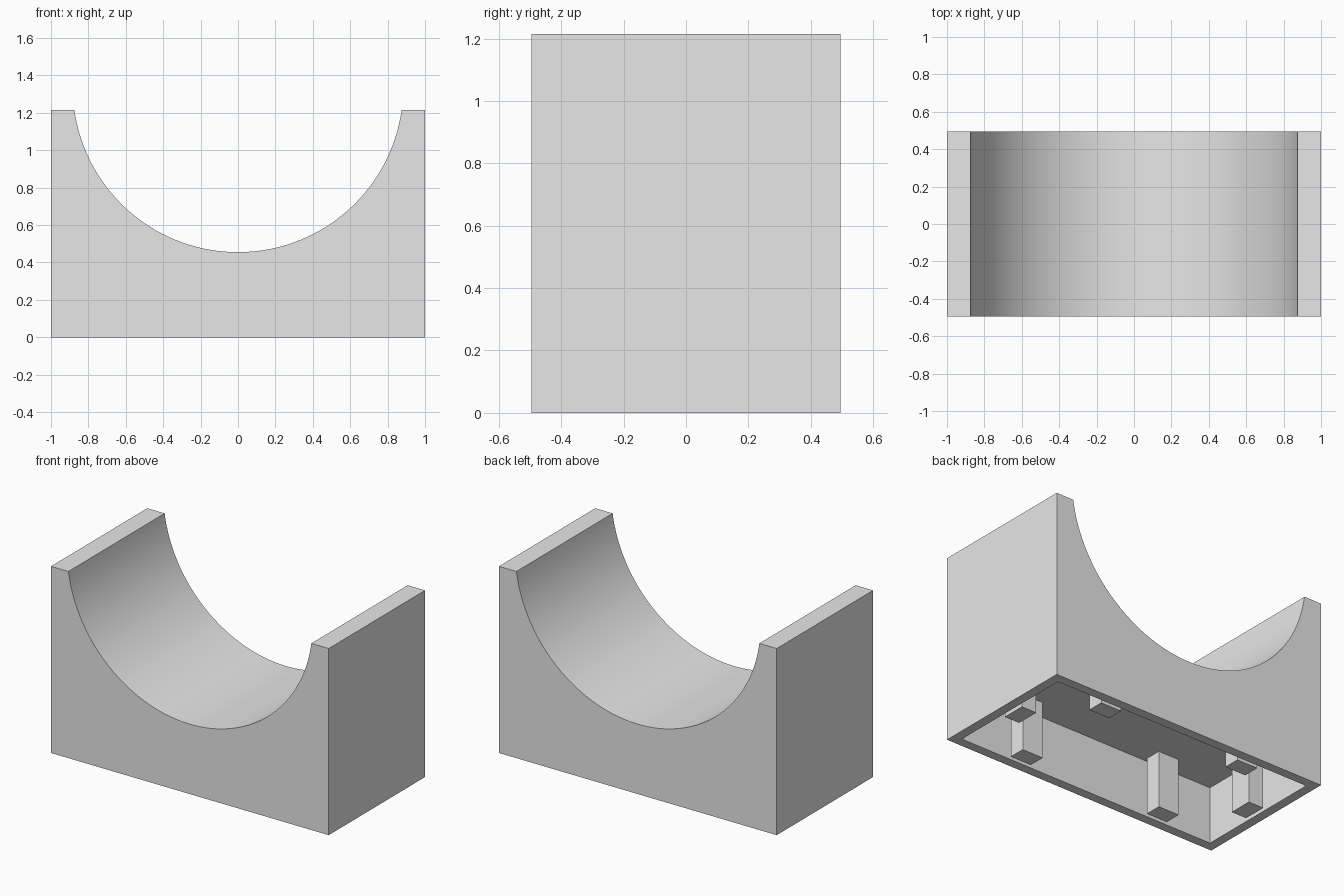
import bpy, bmesh
from math import sin, cos, asin

cube = bpy.data.objects.get("Cube")
if cube:
    bpy.data.objects.remove(cube, do_unlink=True)

HALF_X, HALF_Y, TOP = 1.0, 0.495, 1.215
WALL, CEILING = 0.087, 0.37
SADDLE_HALF, SADDLE_LOW = 0.875, 0.455

grey = bpy.data.materials.new("plain grey")
grey.use_nodes = True
colour = (0.8, 0.8, 0.8, 1)
grey.diffuse_color = colour
grey.node_tree.nodes["Principled BSDF"].inputs["Base Color"].default_value = colour


def add_object(name, bm):
    bmesh.ops.recalc_face_normals(bm, faces=bm.faces)
    mesh = bpy.data.meshes.new(name)
    bm.to_mesh(mesh)
    bm.free()
    mesh.materials.append(grey)
    obj = bpy.data.objects.new(name, mesh)
    bpy.context.collection.objects.link(obj)
    return obj


def add_box(name, x0, x1, y0, y1, z0, z1):
    bm = bmesh.new()
    bmesh.ops.create_cube(bm, size=1)
    for v in bm.verts:
        v.co = ((x0 + x1) / 2 + v.co.x * (x1 - x0),
                (y0 + y1) / 2 + v.co.y * (y1 - y0),
                (z0 + z1) / 2 + v.co.z * (z1 - z0))
    return add_object(name, bm)


# Saddle block: profile with a circular scoop, extruded from front to back
rise = TOP - SADDLE_LOW
radius = (SADDLE_HALF ** 2 + rise ** 2) / (2 * rise)
centre_z = SADDLE_LOW + radius
sweep = asin(SADDLE_HALF / radius)
STEPS = 72
arc = []
for i in range(STEPS + 1):
    a = sweep * (1 - 2 * i / STEPS)
    arc.append((radius * sin(a), centre_z - radius * cos(a)))
profile = [(-HALF_X, 0), (HALF_X, 0), (HALF_X, TOP)] + arc + [(-HALF_X, TOP)]

bm = bmesh.new()
front = bm.faces.new([bm.verts.new((x, -HALF_Y, z)) for x, z in profile])
extruded = bmesh.ops.extrude_face_region(bm, geom=[front], use_keep_orig=True)
back_verts = [g for g in extruded["geom"] if isinstance(g, bmesh.types.BMVert)]
bmesh.ops.translate(bm, verts=back_verts, vec=(0, 2 * HALF_Y, 0))
bmesh.ops.recalc_face_normals(bm, faces=bm.faces)

# Hollow underside: inset the bottom and push it up to the ceiling
bottom = next(f for f in bm.faces if all(abs(v.co.z) < 1e-5 for v in f.verts))
bmesh.ops.inset_individual(bm, faces=[bottom], thickness=WALL)
pocket = bmesh.ops.extrude_discrete_faces(bm, faces=[bottom])["faces"][0]
bmesh.ops.translate(bm, verts=pocket.verts[:], vec=(0, 0, CEILING))
block = add_object("saddle_block", bm)
block.select_set(True)
bpy.context.view_layer.objects.active = block
bpy.ops.object.shade_smooth_by_angle(angle=0.5)

# Ribs inside the pocket: two on each long wall, one on each end wall
in_x, in_y = HALF_X - WALL, HALF_Y - WALL
RIB_DEPTH, RIB_IN, RIB_OUT, END_HALF = 0.108, 0.44, 0.59, 0.077
for sx, side in ((1, "left"), (-1, "right")):
    x0, x1 = sorted((sx * RIB_IN, sx * RIB_OUT))
    for sy, end in ((1, "back"), (-1, "front")):
        y0, y1 = sorted((sy * (in_y - RIB_DEPTH), sy * in_y))
        add_box(f"{end}_{side}_rib", x0, x1, y0, y1, 0, CEILING)
    x0, x1 = sorted((sx * (in_x - RIB_DEPTH), sx * in_x))
    add_box(f"{side}_end_rib", x0, x1, -END_HALF, END_HALF, 0, CEILING)
